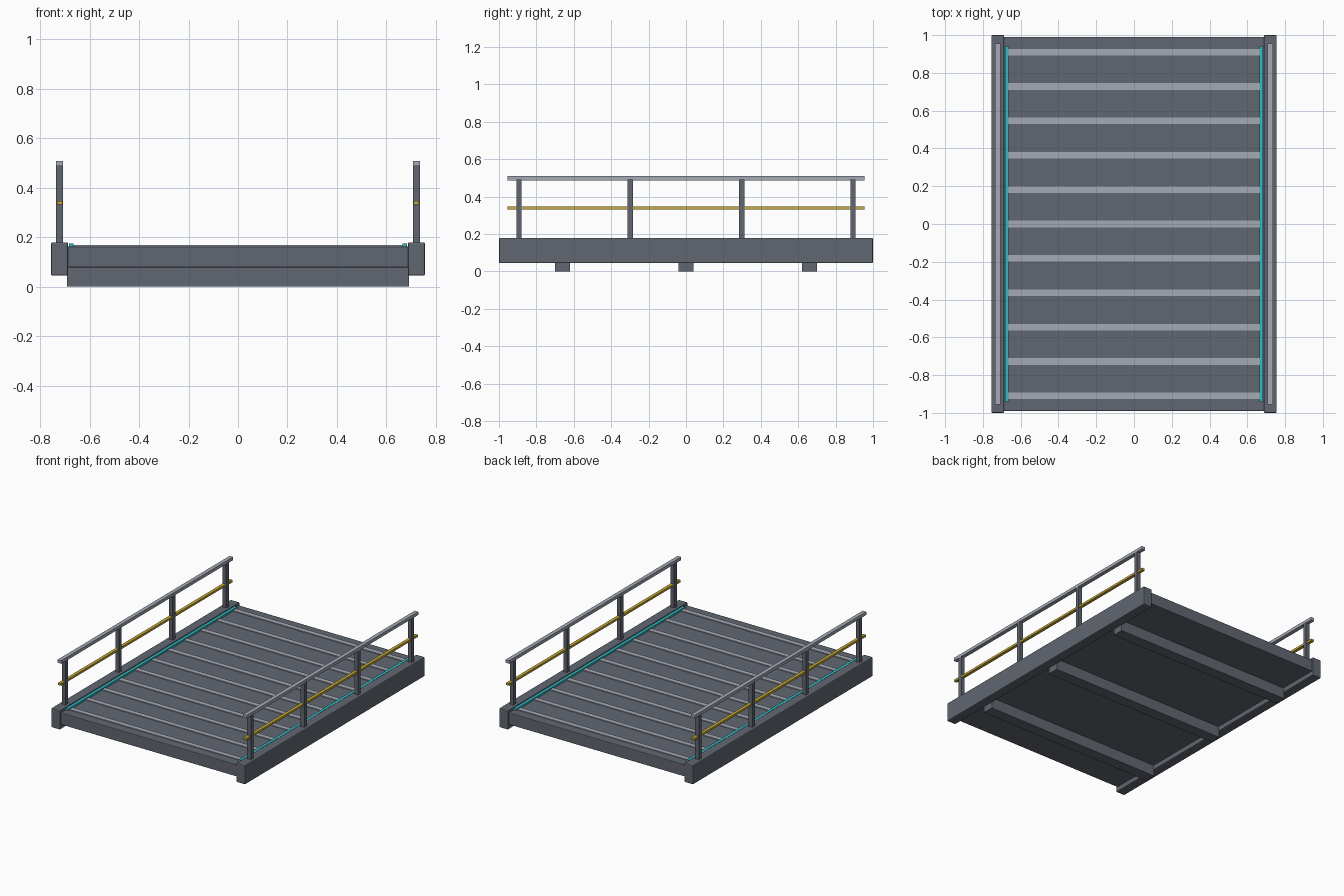
import bpy

cube = bpy.data.objects.get("Cube")
if cube:
    bpy.data.objects.remove(cube, do_unlink=True)


def make_material(name, rgb):
    mat = bpy.data.materials.new(name)
    mat.use_nodes = True
    color = (*rgb, 1)
    mat.diffuse_color = color
    mat.node_tree.nodes["Principled BSDF"].inputs["Base Color"].default_value = color
    return mat


STEEL = make_material("dark steel", (0.12, 0.135, 0.165))
LIGHT = make_material("light steel", (0.37, 0.40, 0.46))
YELLOW = make_material("safety yellow", (0.58, 0.40, 0.04))
CYAN = make_material("cyan glow", (0.03, 0.50, 0.56))


def box(name, center, size, mat, bevel=0):
    bpy.ops.mesh.primitive_cube_add(size=1, location=center)
    obj = bpy.context.object
    obj.name = name
    obj.scale = size
    bpy.ops.object.transform_apply(location=False, rotation=False, scale=True)
    obj.data.materials.append(mat)
    if bevel:
        mod = obj.modifiers.new("soft edges", "BEVEL")
        mod.width = bevel
        mod.segments = 2
    return obj


# Deck slab
box("deck", (0, 0, 0.12), (1.38, 1.98, 0.084), STEEL, 0.004)

# Raised grip ribs across the deck
RIBS = 11
for i in range(RIBS):
    y = (i - RIBS // 2) * 0.182
    box(f"deck_rib_{i + 1}", (0, y, 0.162), (1.33, 0.035, 0.012), LIGHT)

# Support beams under the deck
for place, y in (("front", -0.66), ("middle", 0), ("back", 0.66)):
    box(f"{place}_cross_beam", (0, y, 0.04), (1.384, 0.08, 0.08), STEEL)

# Side girders, light strips and railings
for side, s in (("left", 1), ("right", -1)):
    rail_x = s * 0.721
    box(f"{side}_girder", (rail_x, 0, 0.112), (0.068, 2.0, 0.135), STEEL, 0.006)
    box(f"{side}_light_strip", (s * 0.674, 0, 0.166), (0.02, 1.88, 0.018), CYAN)
    for i, y in enumerate((-0.893, -0.298, 0.298, 0.893)):
        box(f"{side}_post_{i + 1}", (rail_x, y, 0.334), (0.028, 0.028, 0.32), STEEL)
    box(f"{side}_top_rail", (rail_x, 0, 0.498), (0.028, 1.91, 0.022), LIGHT)
    box(f"{side}_middle_rail", (rail_x, 0, 0.339), (0.022, 1.91, 0.015), YELLOW)
